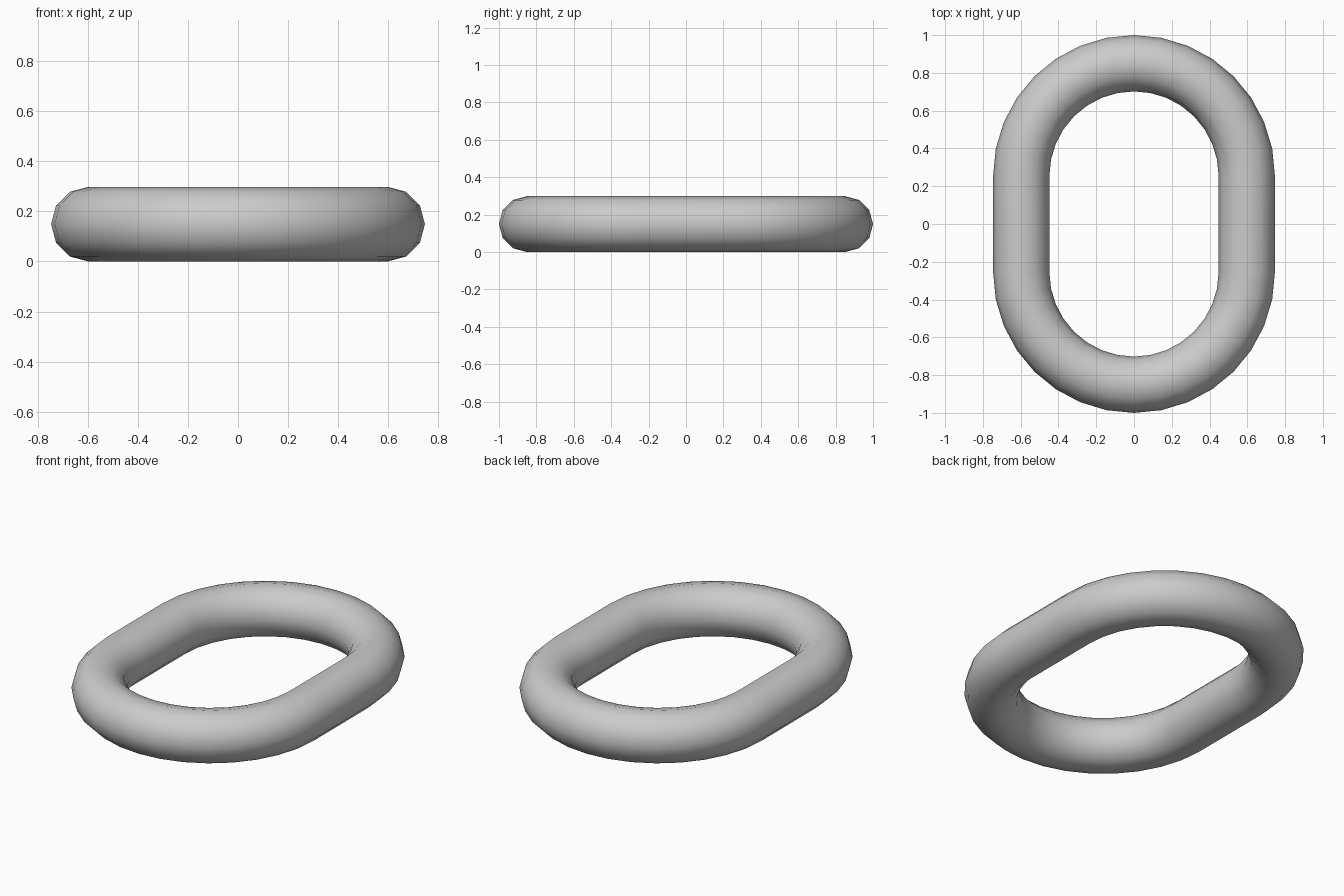
import bpy, bmesh
from math import sin, cos, pi

if "Cube" in bpy.data.objects:
    bpy.data.objects.remove(bpy.data.objects["Cube"])

TUBE = 0.149      # tube radius
BEND = 0.597      # centreline radius of the round ends
HALF = 0.254      # half length of the straight sides
SEGS, SIDES = 16, 12

bm = bmesh.new()

# Oval path: two half circles joined by straight sides
path = []
for start, cy in ((0, HALF), (pi, -HALF)):
    for i in range(SEGS + 1):
        path.append((start + pi * i / SEGS, cy))

# Twelve-sided ring of vertices at each path point
rings = []
for a, cy in path:
    ring = []
    for j in range(SIDES):
        t = 2 * pi * j / SIDES
        r = BEND + TUBE * cos(t)
        ring.append(bm.verts.new((r * cos(a), cy + r * sin(a), TUBE + TUBE * sin(t))))
    rings.append(ring)

# Closed skin between neighbouring rings
for i, ring in enumerate(rings):
    nxt = rings[(i + 1) % len(rings)]
    for j in range(SIDES):
        k = (j + 1) % SIDES
        bm.faces.new((ring[j], nxt[j], nxt[k], ring[k]))

bmesh.ops.recalc_face_normals(bm, faces=bm.faces)
for f in bm.faces:
    f.smooth = True

mesh = bpy.data.meshes.new("oval_link")
bm.to_mesh(mesh)
bm.free()
link = bpy.data.objects.new("oval_link", mesh)
bpy.context.collection.objects.link(link)
